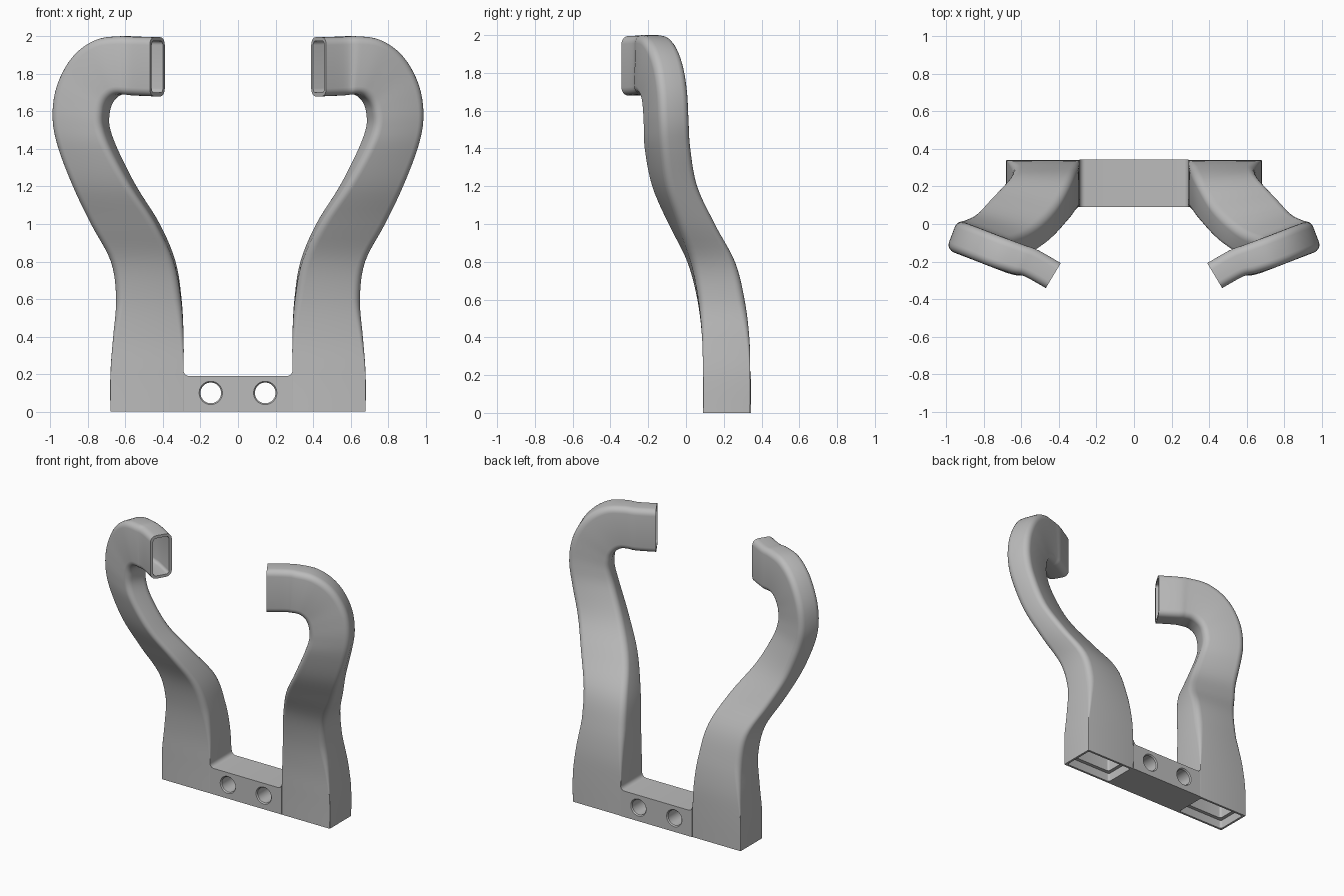
import bpy, bmesh
from math import sin, cos, tan, pi, radians
from mathutils import Vector

cube = bpy.data.objects.get("Cube")
if cube:
    bpy.data.objects.remove(cube, do_unlink=True)

grey = bpy.data.materials.new("plain_grey")
grey.use_nodes = True
grey.diffuse_color = (0.5, 0.5, 0.5, 1)
grey.node_tree.nodes["Principled BSDF"].inputs["Base Color"].default_value = (0.5, 0.5, 0.5, 1)


def finish(bm, name):
    bmesh.ops.recalc_face_normals(bm, faces=bm.faces)
    mesh = bpy.data.meshes.new(name)
    bm.to_mesh(mesh)
    bm.free()
    mesh.materials.append(grey)
    obj = bpy.data.objects.new(name, mesh)
    bpy.context.collection.objects.link(obj)
    return obj


def activate(obj):
    bpy.ops.object.select_all(action="DESELECT")
    obj.select_set(True)
    bpy.context.view_layer.objects.active = obj


def loft(rings, name, closed=False):
    """Skin a list of equal rings; closed joins the last ring to the first."""
    bm = bmesh.new()
    loops = [[bm.verts.new(p) for p in ring] for ring in rings]
    n = len(loops[0])
    pairs = list(zip(loops, loops[1:]))
    if closed:
        pairs.append((loops[-1], loops[0]))
    else:
        bm.faces.new(loops[0])
        bm.faces.new(loops[-1])
    for a, b in pairs:
        for i in range(n):
            j = (i + 1) % n
            bm.faces.new((a[i], a[j], b[j], b[i]))
    return finish(bm, name)


def spline(rows, steps):
    """Catmull-Rom interpolation of parameter rows."""
    out = []
    for i in range(len(rows) - 1):
        quad = [rows[max(0, min(len(rows) - 1, i + k))] for k in (-1, 0, 1, 2)]
        for s in range(steps):
            t = s / steps
            out.append([b + 0.5 * t * (c - a + t * (2 * a - 5 * b + 4 * c - d
                        + t * (3 * (b - c) + d - a))) for a, b, c, d in zip(*quad)])
    out.append(list(rows[-1]))
    return out


def section(row, wall=0.0):
    """Rounded rectangle spanning an inner and an outer edge point."""
    xi, zi, xo, zo, y, yaw, thick = row
    a = radians(yaw)
    mid = Vector(((xi + xo) / 2, y, (zi + zo) / 2))
    across = Vector((xo - xi, (xo - xi) * tan(a), zo - zi))
    u, v = across.normalized(), Vector((sin(a), -cos(a), 0))
    hw, ht = across.length / 2 - wall, thick / 2 - wall
    r = 0.042 * min(1, max(0.08, (mid.z - 0.2) / 0.4))
    r = max(r - wall, 0.003 if wall == 0 else 0.015)
    ring = []
    for q, (su, sv) in enumerate(((1, 1), (-1, 1), (-1, -1), (1, -1))):
        for k in range(6):
            t = (q + k / 5) * pi / 2
            ring.append(mid + u * (su * (hw - r) + r * cos(t)) + v * (sv * (ht - r) + r * sin(t)))
    return ring


# Arm stations: inner x, z, outer x, z, centre y, yaw, thickness
stations = [
    (.29, 0, .68, 0, .215, 0, .25),
    (.29, .2, .68, .2, .215, 0, .25),
    (.29, .4, .665, .4, .21, 0, .25),
    (.302, .6, .648, .6, .185, 1, .245),
    (.338, .8, .672, .8, .133, 4, .235),
    (.427, 1, .773, 1, .03, 10, .2),
    (.555, 1.2, .865, 1.2, -.06, 16, .175),
    (.66, 1.4, .938, 1.4, -.098, 21, .17),
    (.702, 1.52, .969, 1.55, -.105, 21, .17),
    (.70, 1.6, .957, 1.7, -.111, 21, .17),
    (.685, 1.645, .905, 1.83, -.123, 21, .17),
    (.66, 1.675, .83, 1.925, -.143, 21, .17),
    (.63, 1.69, .73, 1.985, -.168, 21, .17),
    (.59, 1.69, .62, 2, -.193, 23, .165),
    (.545, 1.685, .545, 1.998, -.21, 28, .157),
    (.43, 1.68, .43, 1.995, -.275, 31, .155),
]
rows = spline(stations, 5)
outer = [section(r) for r in rows]
inner = [section(r, 0.04 if r[1] < 0.35 else 0.02) for r in reversed(rows) if r[1] > 0.06]

# Shallow socket in the foot of the duct
lip = list(stations[0])
lip[1] = lip[3] = 0.06
inner += [section(lip, 0.04), section(lip, 0.015), section(stations[0], 0.015)]

arms = loft(outer + inner, "duct_arms", closed=True)
activate(arms)
bpy.ops.object.shade_smooth_by_angle(angle=radians(35))
mirror = arms.modifiers.new("mirror", "MIRROR")
mirror.use_mirror_merge = False

# Bridge between the arms, with filleted upper corners
half = [(.29, 0)] + [(.26 + .03 * cos(t), .22 - .03 * sin(t))
                     for t in [k * pi / 12 for k in range(7)]]
outline = half + [(-x, z) for x, z in reversed(half)]
bridge = loft([[(x, y, z) for x, z in outline] for y in (.09, .343)], "bridge")

# Countersunk bolt holes
for x in (-.145, .145):
    cutter = loft([[(x + r * cos(k * pi / 20), y, .1 + r * sin(k * pi / 20)) for k in range(40)]
                   for y, r in ((.08, .071), (.098, .055), (.335, .055), (.353, .071))], "hole_cutter")
    cutter.hide_render = True
    activate(bridge)
    cut = bridge.modifiers.new("hole", "BOOLEAN")
    cut.operation, cut.solver, cut.object = "DIFFERENCE", "EXACT", cutter
    bpy.ops.object.modifier_apply(modifier=cut.name)
    bpy.data.objects.remove(cutter, do_unlink=True)
bpy.ops.object.shade_smooth_by_angle(angle=radians(30))
